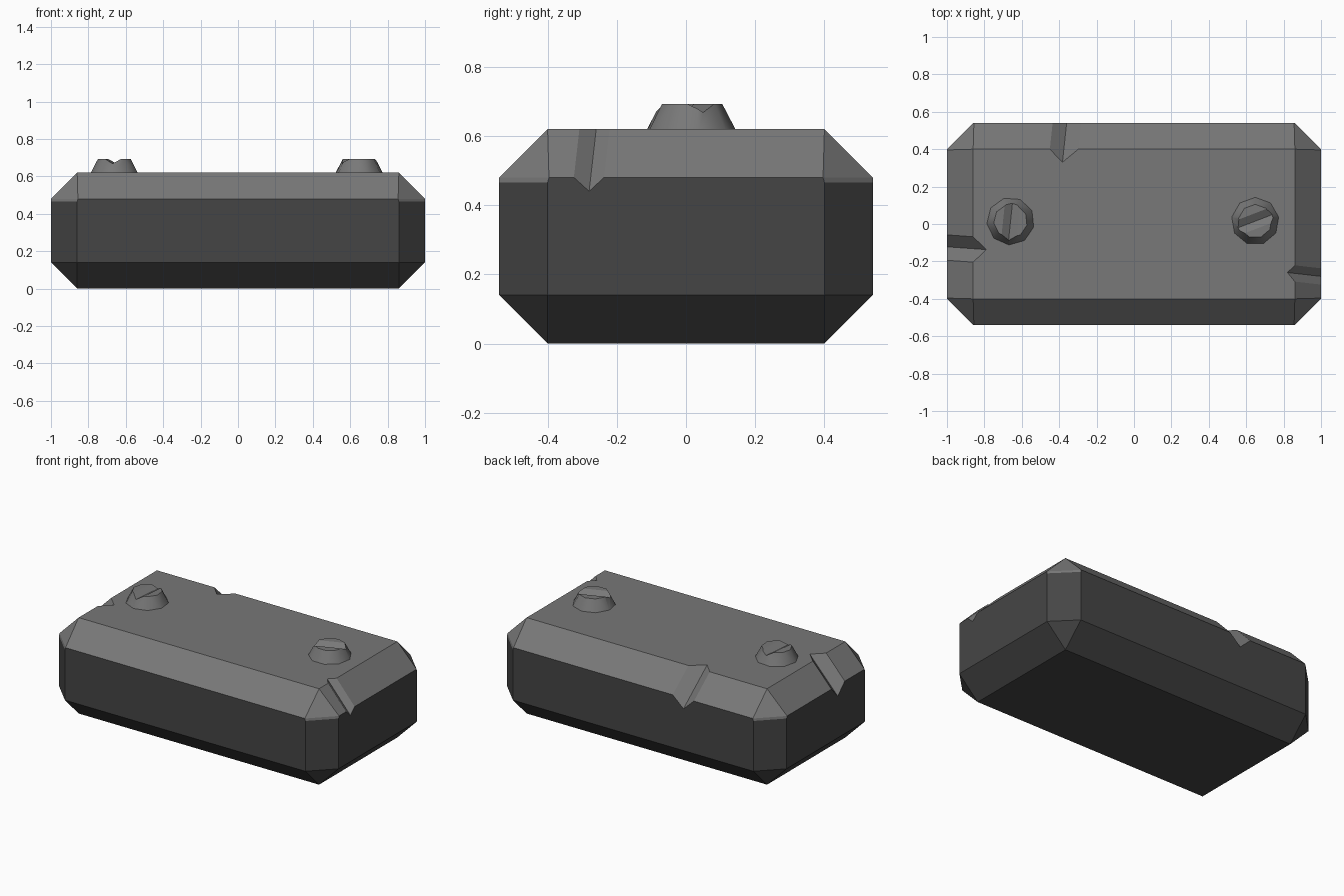
import bpy, bmesh, math
from mathutils import Vector, Matrix

if "Cube" in bpy.data.objects:
    bpy.data.objects.remove(bpy.data.objects["Cube"])

HX, HY, H, C = 1.0, 0.54, 0.62, 0.14      # half sizes, height, chamfer


def material(name, v):
    m = bpy.data.materials.new(name)
    m.diffuse_color = (v, v, v, 1)
    m.use_nodes = True
    m.node_tree.nodes["Principled BSDF"].inputs["Base Color"].default_value = m.diffuse_color
    return m


light = material("mid grey", 0.188)
dark = material("dark grey", 0.06)


def hull(name, pts):
    """Flat-faced convex solid around the given points."""
    bm = bmesh.new()
    for p in pts:
        bm.verts.new(p)
    bmesh.ops.convex_hull(bm, input=bm.verts[:])
    bmesh.ops.dissolve_limit(bm, angle_limit=0.01, verts=bm.verts[:], edges=bm.edges[:])
    bmesh.ops.recalc_face_normals(bm, faces=bm.faces[:])
    me = bpy.data.meshes.new(name)
    bm.to_mesh(me)
    bm.free()
    ob = bpy.data.objects.new(name, me)
    bpy.context.collection.objects.link(ob)
    me.materials.append(light)
    me.materials.append(dark)
    return ob


def cut(ob, cutter):
    """Subtract cutter from ob and remove the cutter."""
    cutter.hide_render = True
    m = ob.modifiers.new("cut", 'BOOLEAN')
    m.operation, m.solver, m.object = 'DIFFERENCE', 'EXACT', cutter
    bpy.context.view_layer.objects.active = ob
    bpy.ops.object.modifier_apply(modifier=m.name)
    bpy.data.objects.remove(cutter)


# chamfered block, with a thin extra facet under each top corner
pts = []
for sx in (-1, 1):
    for sy in (-1, 1):
        for z in (0, H):
            pts.append((sx * (HX - C), sy * (HY - C), z))
        for z, c in ((C, C), (H - C - 0.015, C), (H - C, C + 0.004)):
            pts.append((sx * HX, sy * (HY - c), z))
            pts.append((sx * (HX - c), sy * HY, z))
block = hull("block", pts)

# walls and underside are dark, everything above them is lighter
for f in block.data.polygons:
    if min(block.data.vertices[i].co.z for i in f.vertices) < H - C - 0.02 or (
            abs(f.normal.z) < 0.01):
        f.material_index = 1

# V-shaped nicks running down the top chamfer: outward direction, half size,
# depth, apex position at chamfer top and bottom, offsets of the two edges
nicks = [
    (Vector((1, 0, 0)), HX, 0.04, (-0.264, -0.28), (-0.044, 0.043)),
    (Vector((-1, 0, 0)), HX, 0.07, (-0.132, -0.122), (-0.072, 0.064)),
    (Vector((0, 1, 0)), HY, 0.07, (-0.375, -0.36), (-0.075, 0.077)),
]
for out, half, depth, apexes, sides in nicks:
    along = Vector((abs(out.y), abs(out.x), 0))
    rings = []
    for s, o, z in ((apexes[0], half - C, H), (apexes[1], half, H - C)):
        apex = out * o + along * s + Vector((0, 0, z - depth))
        rings.append([apex] + [apex + (along * w + Vector((0, 0, depth))) * 2.5 for w in sides])
    pts = []
    for u, l in zip(*rings):
        pts += [u + (u - l), l + (l - u)]
    cut(block, hull("nick_cutter", pts))

# tapered nine-sided bolts, smooth round the side, with a V slot across the head
TOP = 0.692
for name, x, phase, slot in (("left_bolt", -0.66, 106, 84), ("right_bolt", 0.648, 90, 21)):
    pts = []
    for r, z in ((0.129, H - 0.003), (0.09, TOP)):
        for i in range(9):
            a = math.radians(phase + 40 * i)
            pts.append((x + r * math.cos(a), 0.015 + r * math.sin(a), z))
    bolt = hull(name, pts)
    place = Matrix.Translation((x, 0.015, TOP)) @ Matrix.Rotation(math.radians(slot), 4, 'Z')
    prism = [place @ Vector((e, w, d)) for e in (-0.2, 0.2)
             for w, d in ((0, -0.024), (0.08, 0.024), (-0.08, 0.024))]
    cut(bolt, hull("slot_cutter", prism))
    me = bolt.data
    side = [0.3 < f.normal.z < 0.6 for f in me.polygons]
    me.polygons.foreach_set("use_smooth", side)
    # keep the rims and the slot sharp
    uses = {}
    for f in me.polygons:
        for k in f.edge_keys:
            uses.setdefault(k, []).append(side[f.index])
    for e in me.edges:
        e.use_edge_sharp = not all(uses[e.key])
